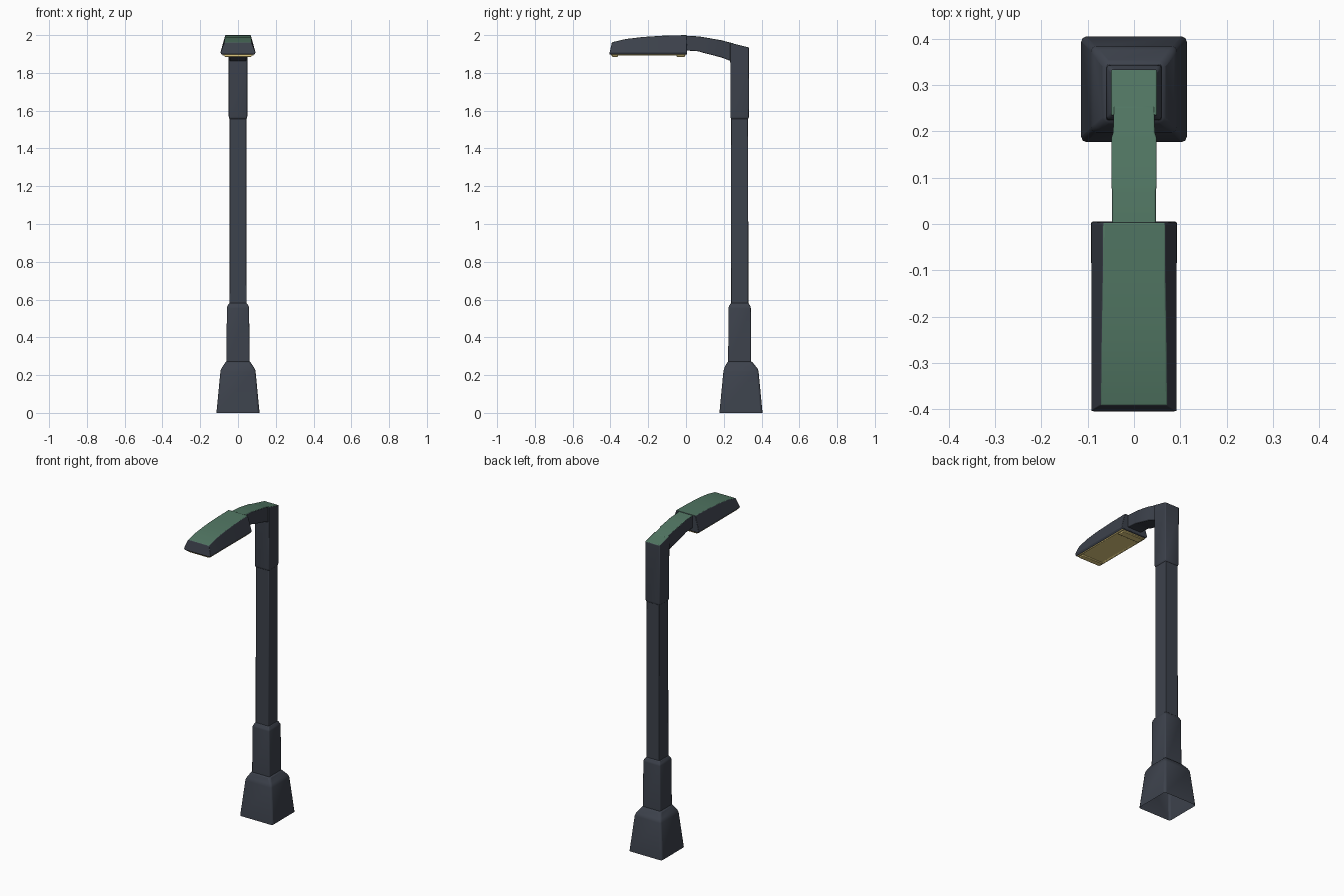
import bpy, bmesh

if "Cube" in bpy.data.objects:
    bpy.data.objects.remove(bpy.data.objects["Cube"])


def material(name, rgb):
    m = bpy.data.materials.new(name)
    m.diffuse_color = (*rgb, 1)
    m.use_nodes = True
    m.node_tree.nodes["Principled BSDF"].inputs["Base Color"].default_value = m.diffuse_color
    return m


SLATE = material("dark slate metal", (0.046, 0.054, 0.072))
GREEN = material("green top panel", (0.083, 0.183, 0.125))
AMBER = material("amber lens", (0.75, 0.60, 0.22))
CY = 0.291  # base centre on y


def finish(name, bm, mats, bevel, segments=2):
    bmesh.ops.recalc_face_normals(bm, faces=bm.faces[:])
    bm.normal_update()
    # upward faces near the top are green
    if len(mats) > 1:
        for f in bm.faces:
            if f.normal.z > 0.8 and f.calc_center_median().z > 1.9:
                f.material_index = 1
    me = bpy.data.meshes.new(name)
    bm.to_mesh(me)
    bm.free()
    ob = bpy.data.objects.new(name, me)
    bpy.context.collection.objects.link(ob)
    for m in mats:
        me.materials.append(m)
    b = ob.modifiers.new("soft edges", "BEVEL")
    b.width, b.segments, b.limit_method, b.angle_limit = bevel, segments, "ANGLE", 0.35
    bpy.context.view_layer.objects.active = ob
    ob.select_set(True)
    bpy.ops.object.shade_smooth_by_angle(angle=0.6)
    ob.select_set(False)
    return ob


def loft(name, rings, mats, bevel, open_start=False):
    bm = bmesh.new()
    vs = [[bm.verts.new(p) for p in r] for r in rings]
    n = len(vs[0])
    for a, b in zip(vs, vs[1:]):
        for i in range(n):
            j = (i + 1) % n
            bm.faces.new((a[i], a[j], b[j], b[i]))
    if not open_start:
        bm.faces.new(vs[0])
    bm.faces.new(vs[-1])
    return finish(name, bm, mats, bevel)


def square(h, z, slope=0):
    cy = CY - 0.007 * (h < 0.08)  # the post sits slightly forward of the base
    return [(sx * h, cy + sy * h, z - slope * sy * h)
            for sx, sy in ((-1, -1), (1, -1), (1, 1), (-1, 1))]


# flared base (open underneath), sleeve and slim shaft
loft("base", [square(0.114, 0), square(0.113, 0.012), square(0.092, 0.23),
              square(0.062, 0.275)], [SLATE], 0.011, open_start=True)
loft("lower_sleeve", [square(0.061, 0.25), square(0.059, 0.56),
                      square(0.047, 0.582)], [SLATE], 0.006, open_start=True)
loft("shaft", [square(0.046, 0.55), square(0.045, 1.60)], [SLATE], 0.004)

# upper collar with sloping green top
loft("upper_collar", [square(0.045, 1.555), square(0.049, 1.565),
                      square(0.050, 1.947, 0.25)], [SLATE, GREEN], 0.004)

# arm: (y, half width, top, bottom) sections
arm = [(0.255, 0.044, 1.955, 1.855), (0.198, 0.045, 1.970, 1.878),
       (0.186, 0.049, 1.973, 1.882), (0.082, 0.049, 1.991, 1.909),
       (0.07, 0.047, 1.993, 1.914), (-0.02, 0.048, 1.998, 1.92)]
loft("arm", [[(-w, y, b), (w, y, b), (w, y, t), (-w, y, t)]
             for y, w, t, b in arm], [SLATE, GREEN], 0.003)

# lamp head: (top y, bottom y, top z, top half width) sections
head = [(-0.392, -0.405, 1.962, 0.072), (-0.32, -0.32, 1.979, 0.071),
        (-0.23, -0.23, 1.990, 0.070), (-0.12, -0.12, 1.997, 0.068),
        (0.003, 0.005, 2.0, 0.067)]
loft("lamp_head", [[(-w, yt, t), (w, yt, t), (0.093, yb, 1.908), (0.086, yb, 1.897),
                    (-0.086, yb, 1.897), (-0.093, yb, 1.908)]
                   for yt, yb, t, w in head], [SLATE, GREEN], 0.003)


def box(bm, x, y0, y1, z0, z1):
    r = bmesh.ops.create_cube(bm, size=1)
    for v in r["verts"]:
        v.co = (v.co.x * 2 * x, y0 if v.co.y < 0 else y1, z0 if v.co.z < 0 else z1)


# lens with a recessed panel
bm = bmesh.new()
box(bm, 0.083, -0.396, -0.003, 1.891, 1.900)
bm.normal_update()
under = [f for f in bm.faces if f.normal.z < -0.9]
bmesh.ops.inset_region(bm, faces=under, thickness=0.014)
bmesh.ops.inset_region(bm, faces=under, thickness=0.004, depth=-0.004)
finish("lens", bm, [AMBER], 0.002, 1)

# lens end bars
for name, y0, y1 in (("front_lens_bar", -0.392, -0.36), ("rear_lens_bar", -0.05, -0.006)):
    bm = bmesh.new()
    box(bm, 0.072, y0, y1, 1.885, 1.895)
    finish(name, bm, [AMBER], 0.003)
